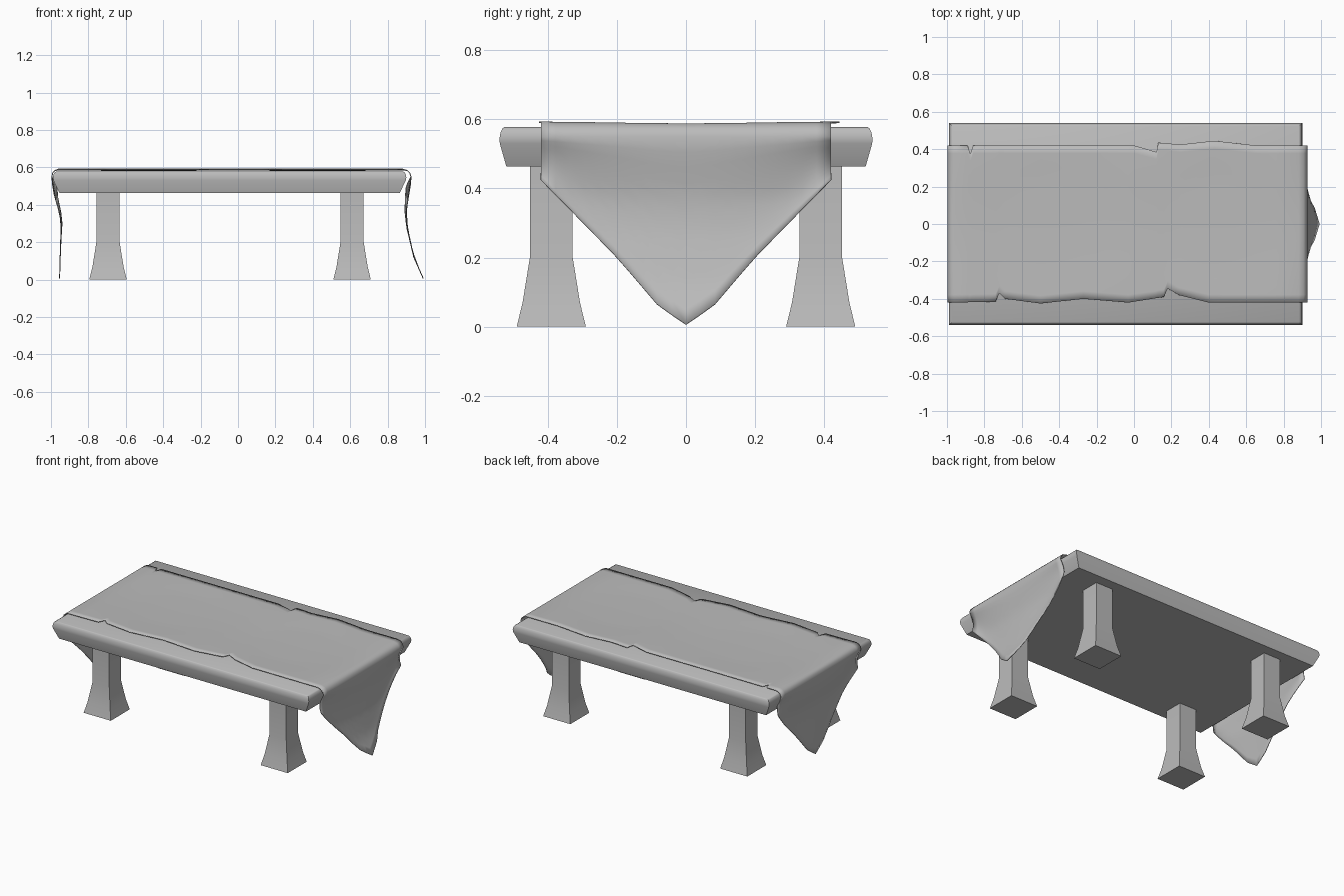
import bpy, bmesh, math

if "Cube" in bpy.data.objects:
    bpy.data.objects.remove(bpy.data.objects["Cube"])

grey = bpy.data.materials.new("plain grey")
grey.use_nodes = True
grey.diffuse_color = (0.5, 0.5, 0.5, 1)
grey.node_tree.nodes["Principled BSDF"].inputs["Base Color"].default_value = (0.5, 0.5, 0.5, 1)


def make_object(name, bm, angle):
    bmesh.ops.recalc_face_normals(bm, faces=bm.faces)
    mesh = bpy.data.meshes.new(name)
    bm.to_mesh(mesh)
    bm.free()
    mesh.materials.append(grey)
    obj = bpy.data.objects.new(name, mesh)
    bpy.context.collection.objects.link(obj)
    bpy.ops.object.select_all(action="DESELECT")
    obj.select_set(True)
    bpy.context.view_layer.objects.active = obj
    bpy.ops.object.shade_smooth_by_angle(angle=math.radians(angle))
    return obj


def stacked_block(name, cx, cy, rings, angle):
    """Closed block with rectangular sections given as (z, half x, half y)."""
    bm = bmesh.new()
    loops = []
    for z, hx, hy in rings:
        loops.append([bm.verts.new((cx + sx * hx, cy + sy * hy, z))
                      for sx, sy in ((-1, -1), (1, -1), (1, 1), (-1, 1))])
    for a, b in zip(loops, loops[1:]):
        for i in range(4):
            j = (i + 1) % 4
            bm.faces.new((a[i], a[j], b[j], b[i]))
    bm.faces.new(loops[0])
    bm.faces.new(loops[-1])
    return make_object(name, bm, angle)


def lerp(points, t):
    """Piecewise linear lookup in a sorted list of pairs."""
    for (a, va), (b, vb) in zip(points, points[1:]):
        if t <= b:
            return va + (vb - va) * max(0, t - a) / (b - a)
    return points[-1][1]


# Table top with a rounded upper rim and undercut sides
stacked_block("table_top", -0.045, 0, [
    (0.463, 0.91, 0.52), (0.53, 0.942, 0.539), (0.545, 0.945, 0.54),
    (0.562, 0.942, 0.537), (0.573, 0.936, 0.532), (0.578, 0.926, 0.525)], 40)

# Four flared legs
LEG = [(0, 0.1), (0.07, 0.083), (0.2, 0.062), (0.47, 0.062)]
for side, x in (("right", -0.695), ("left", 0.61)):
    for end, y in (("front", -0.39), ("back", 0.39)):
        stacked_block(f"{end}_{side}_leg", x, y, [(z, h, h) for z, h in LEG], 30)

# Cloth: frayed long edges, end flaps that narrow to a point
FRONT = [(-0.96, 0.42), (-0.74, 0.415), (-0.72, 0.37), (-0.69, 0.4), (-0.5, 0.425),
         (-0.27, 0.4), (-0.03, 0.42), (0.16, 0.39), (0.18, 0.345), (0.24, 0.38), (0.4, 0.42), (0.88, 0.42)]
BACK = [(-0.96, 0.42), (-0.89, 0.42), (-0.875, 0.375), (-0.86, 0.42), (0, 0.42), (0.12, 0.385),
        (0.13, 0.435), (0.25, 0.425), (0.43, 0.445), (0.65, 0.42), (0.88, 0.42)]
HEM = [(0, 0.006), (0.08, 0.06), (0.2, 0.2), (0.42, 0.425)]
LEFT_FLAP = [(0, 0.993), (0.12, 0.94), (0.28, 0.905), (0.37, 0.9), (0.45, 0.912), (0.53, 0.926), (0.55, 0.925)]
RIGHT_FLAP = [(0, -0.954), (0.15, -0.95), (0.3, -0.945), (0.36, -0.955), (0.45, -0.982), (0.53, -0.995), (0.55, -0.995)]
COLS, ROWS = 20, 12


def flap_row(profile, out, t):
    row = []
    for i in range(COLS + 1):
        y = 0.42 * (2 * i / COLS - 1)
        z = 0.55 + (lerp(HEM, abs(y)) - 0.55) * t
        fold = 0.02 * t * (1 - t) * 4 * (abs(y) / 0.42) ** 2
        row.append((lerp(profile, z) - out * fold, y, z))
    return row


def top_row(x):
    front, back = lerp(FRONT, x), lerp(BACK, x)
    row = []
    for i in range(COLS + 1):
        y = -front + (front + back) * i / COLS
        z = 0.588 + 0.003 * math.cos(7 * x) * math.cos(4 * y) - 0.005 * math.cos(3.7 * y) ** 2
        row.append((x, y, max(z, 0.584) + 0.003 * (abs(y) / 0.42) ** 2))
    return row


def rim_row(x, z):
    return [(x, 0.42 * (2 * i / COLS - 1), z) for i in range(COLS + 1)]


stations = sorted({p[0] for p in FRONT + BACK} | {-0.8, -0.6, -0.4, -0.15, 0.33, 0.54, 0.76})
rows = [flap_row(RIGHT_FLAP, -1, 1 - k / ROWS) for k in range(ROWS + 1)]
rows += [rim_row(-0.99, 0.572), rim_row(-0.978, 0.583)]
rows += [top_row(x) for x in stations]
rows += [rim_row(0.905, 0.583), rim_row(0.918, 0.57)]
rows += [flap_row(LEFT_FLAP, 1, k / ROWS) for k in range(ROWS + 1)]

bm = bmesh.new()
grid = [[bm.verts.new(p) for p in row] for row in rows]
for a, b in zip(grid, grid[1:]):
    for i in range(COLS):
        bm.faces.new((a[i], b[i], b[i + 1], a[i + 1]))
cloth = make_object("table_cloth", bm, 60)
thickness = cloth.modifiers.new("thickness", "SOLIDIFY")
thickness.thickness = 0.005
thickness.offset = 0
